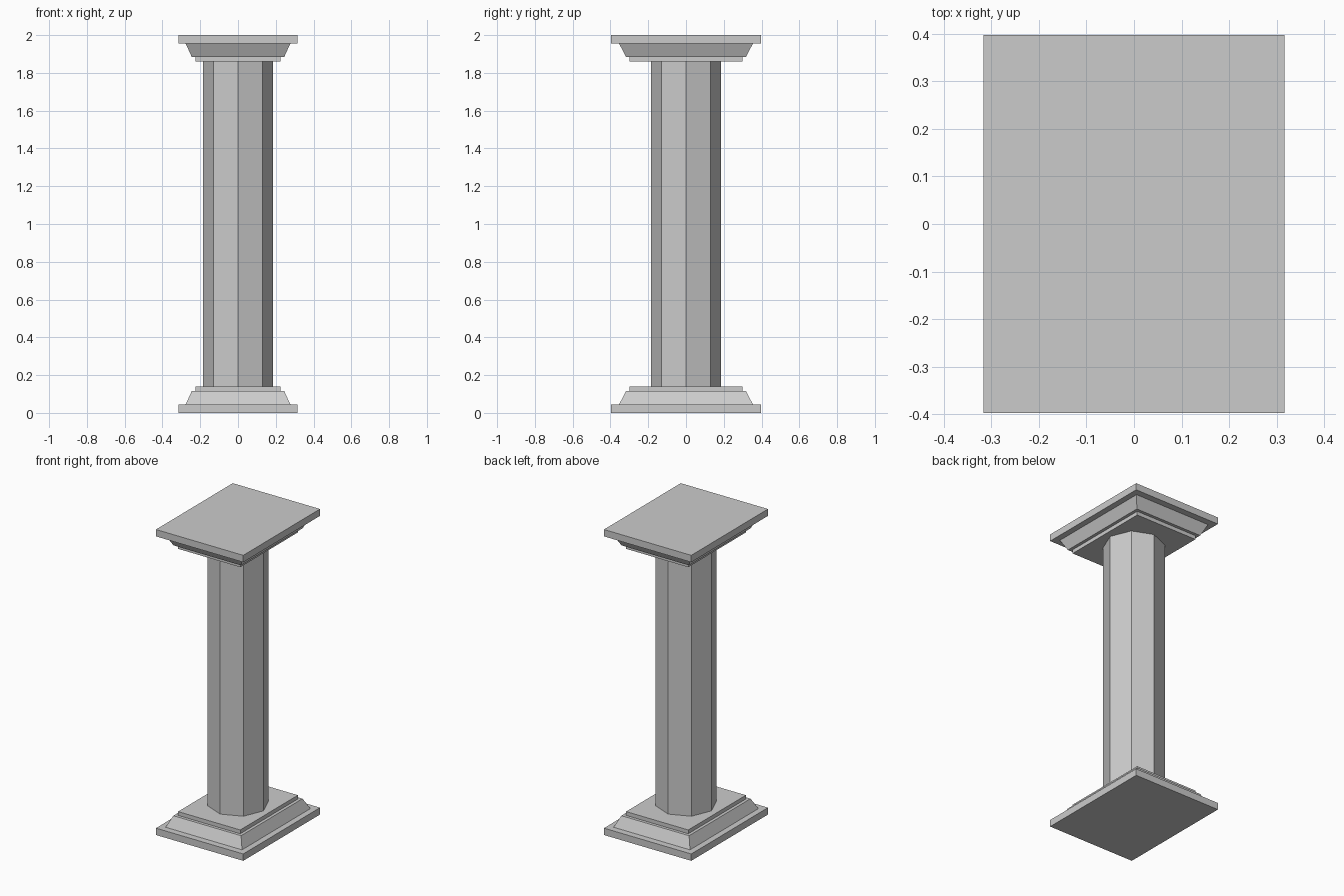
import bpy, bmesh, math

if "Cube" in bpy.data.objects:
    bpy.data.objects.remove(bpy.data.objects["Cube"])


def finish(name, bm):
    bmesh.ops.recalc_face_normals(bm, faces=bm.faces)
    mesh = bpy.data.meshes.new(name)
    bm.to_mesh(mesh)
    bm.free()
    obj = bpy.data.objects.new(name, mesh)
    bpy.context.collection.objects.link(obj)
    return obj


def block(name, low, high, z0, z1):
    """Rectangular slab or frustum; low/high are (half x, half y) at z0/z1."""
    bm = bmesh.new()
    bmesh.ops.create_cube(bm, size=2)
    for v in bm.verts:
        (hx, hy), z = (low, z0) if v.co.z < 0 else (high, z1)
        v.co = (v.co.x * hx, v.co.y * hy, z)
    return finish(name, bm)


PLINTH, NECK = (0.316, 0.397), (0.225, 0.298)
WIDE, NARROW = (0.277, 0.354), (0.245, 0.318)
HEIGHT = 2.0

# Stepped base and its upside-down copy, the capital
for end, place in (("base", lambda z: z), ("capital", lambda z: HEIGHT - z)):
    block(end + "_plinth", PLINTH, PLINTH, place(0), place(0.045))
    block(end + "_sloped_moulding", WIDE, NARROW, place(0.045), place(0.115))
    block(end + "_neck_slab", NECK, NECK, place(0.115), place(0.14))

# Octagonal shaft with corners on the x and y axes
bm = bmesh.new()
ring = [bm.verts.new((0.184 * math.cos(i * math.pi / 4),
                      0.184 * math.sin(i * math.pi / 4), 0.14)) for i in range(8)]
base = bm.faces.new(ring)
top = bmesh.ops.extrude_face_region(bm, geom=[base], use_keep_orig=True)["geom"]
bmesh.ops.translate(bm, vec=(0, 0, HEIGHT - 0.28),
                    verts=[g for g in top if isinstance(g, bmesh.types.BMVert)])
finish("shaft", bm)
